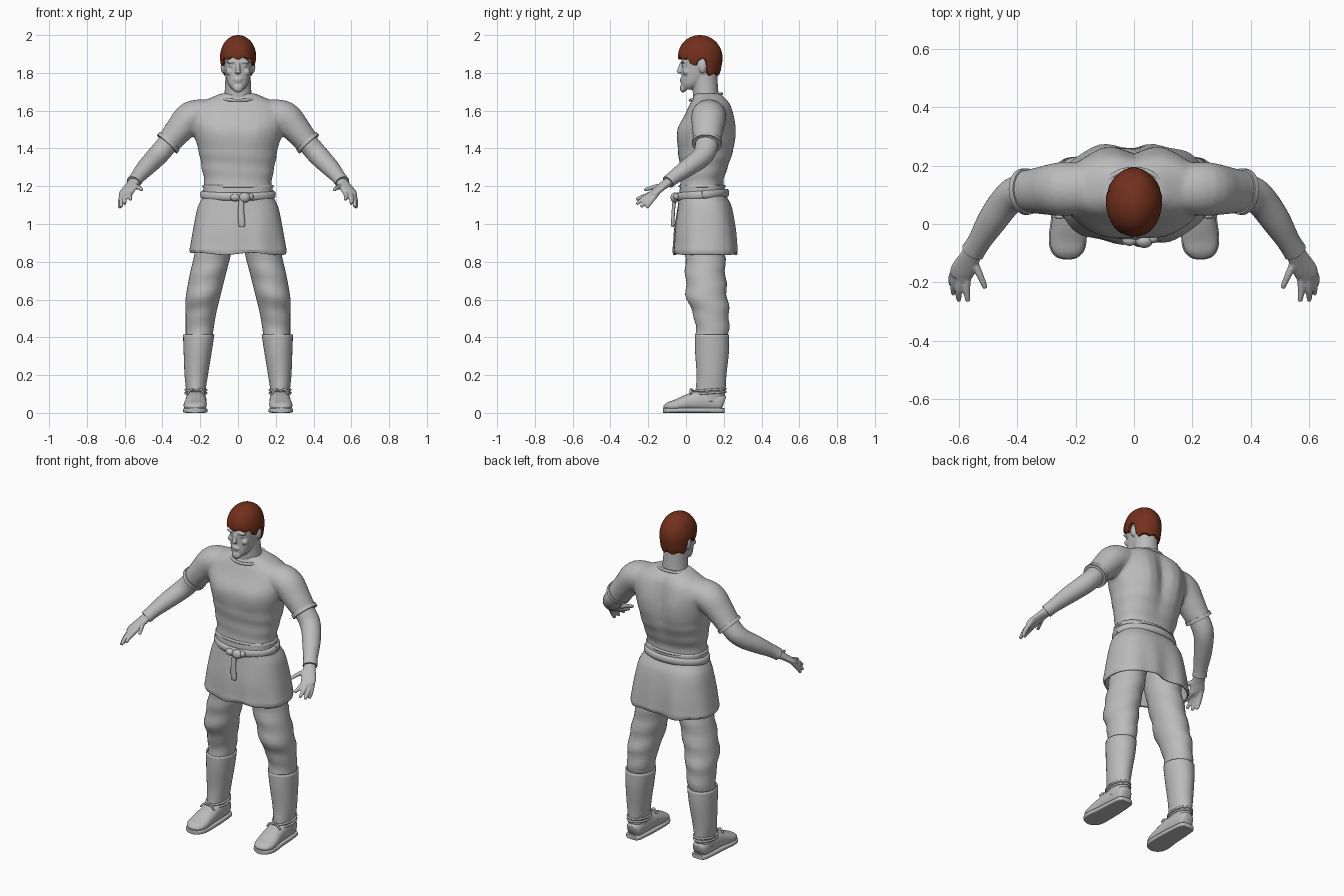
import bpy, bmesh, math
from mathutils import Vector

cube = bpy.data.objects.get("Cube")
if cube:
    bpy.data.objects.remove(cube, do_unlink=True)

UP = Vector((0, 0, 1))
FORWARD = Vector((0, -1, 0))


def material(name, colour):
    mat = bpy.data.materials.new(name)
    mat.use_nodes = True
    mat.diffuse_color = colour
    mat.node_tree.nodes["Principled BSDF"].inputs["Base Color"].default_value = colour
    return mat


GREY = material("plain grey", (0.5, 0.5, 0.5, 1))
AUBURN = material("auburn hair", (0.17, 0.03, 0.012, 1))


def spline(rows, steps):
    """Smooth interpolation through rows of numbers."""
    out = []
    for i in range(len(rows) - 1):
        a, b = rows[max(i - 1, 0)], rows[i]
        c, d = rows[i + 1], rows[min(i + 2, len(rows) - 1)]
        for s in range(steps):
            t = s / steps
            out.append([q + t / 2 * (r - p + t * (2 * p - 5 * q + 4 * r - w + t * (3 * (q - r) + w - p)))
                        for p, q, r, w in zip(a, b, c, d)])
    return out + [list(rows[-1])]


def loft(bm, rows, ref=None, power=2.0, steps=4, sides=32, caps=True):
    """Skin rings (x, y, z, ra, rb); level rings when ref is None, else square to the path."""
    rows = spline(rows, steps)
    points = [Vector(r[:3]) for r in rows]
    rings = []
    for i, row in enumerate(rows):
        u, v = Vector((1, 0, 0)), Vector((0, 1, 0))
        if ref:
            along = (points[min(i + 1, len(rows) - 1)] - points[max(i - 1, 0)]).normalized()
            u = along.cross(ref).normalized()
            v = u.cross(along)
        ring = []
        for k in range(sides):
            a = math.tau * k / sides
            c, s = math.cos(a), math.sin(a)
            ring.append(bm.verts.new(points[i]
                                     + u * row[3] * math.copysign(abs(c) ** (2 / power), c)
                                     + v * row[4] * math.copysign(abs(s) ** (2 / power), s)))
        rings.append(ring)
    for low, high in zip(rings, rings[1:]):
        for k in range(sides):
            n = (k + 1) % sides
            bm.faces.new((low[k], low[n], high[n], high[k]))
    if caps:
        bm.faces.new(rings[0][::-1])
        bm.faces.new(rings[-1])


def hoop(bm, x, y, z, rx, ry, thick, tall, tilt=0.0):
    rows = [(x + rx * math.cos(a), y + ry * math.sin(a), z + tilt * math.sin(a), thick, tall)
            for a in (math.tau * k / 48 for k in range(49))]
    loft(bm, rows, UP, steps=1, sides=10, caps=False)


def blob(bm, centre, size):
    made = bmesh.ops.create_uvsphere(bm, u_segments=20, v_segments=12, radius=1)
    for vert in made["verts"]:
        vert.co = Vector(centre) + Vector([c * s for c, s in zip(vert.co, size)])


def finish(bm, name, mat=GREY, mirror=False, voxel=0, relax=0, wall=0, warp=None):
    if warp:
        for vert in bm.verts:
            warp(vert.co)
    bmesh.ops.recalc_face_normals(bm, faces=bm.faces)
    mesh = bpy.data.meshes.new(name)
    bm.to_mesh(mesh)
    bm.free()
    mesh.materials.append(mat)
    obj = bpy.data.objects.new(name, mesh)
    bpy.context.collection.objects.link(obj)
    if wall:
        solid = obj.modifiers.new("wall", "SOLIDIFY")
        solid.thickness, solid.offset = wall, -1
    if mirror:
        obj.modifiers.new("mirror", "MIRROR")
    if voxel:
        remesh = obj.modifiers.new("blend", "REMESH")
        remesh.mode, remesh.voxel_size, remesh.use_smooth_shade = "VOXEL", voxel, True
    if relax:
        smooth = obj.modifiers.new("relax", "SMOOTH")
        smooth.iterations = relax
    bpy.ops.object.select_all(action="DESELECT")
    obj.select_set(True)
    bpy.context.view_layer.objects.active = obj
    bpy.ops.object.shade_smooth_by_angle(angle=math.radians(60))


def bump(value, middle, spread):
    return math.exp(-((value - middle) / spread) ** 2)


# Shirt: chest and both sleeves blended together
def shirt_folds(co):
    if co.y > 0.13 and abs(co.x) < 0.24:
        blades = bump(abs(co.x), 0.1, 0.06) - bump(co.x, 0, 0.035)
        co.y += 0.017 * blades * bump(co.z, 1.5, 0.17)
    if co.y < 0.05:
        co.y -= 0.008 * bump(abs(co.x), 0.1, 0.06) * bump(co.z, 1.48, 0.08)
    if co.z < 1.42:
        swell = 1 + 0.012 * math.sin(co.z * 75 + 5 * co.x)
        co.x *= swell
        co.y = 0.1 + (co.y - 0.1) * swell


bm = bmesh.new()
loft(bm, [(0, .085, 1.15, .182, .118), (0, .085, 1.23, .18, .115), (0, .095, 1.3, .193, .127),
          (0, .103, 1.4, .212, .147), (0, .106, 1.5, .24, .15), (0, .12, 1.58, .255, .125),
          (0, .125, 1.635, .215, .105), (0, .122, 1.668, .145, .085), (0, .115, 1.69, .095, .07)], power=2.3)
for side in (1, -1):
    loft(bm, [(side * .15, .12, 1.585, .085, .075), (side * .245, .12, 1.567, .092, .085),
              (side * .31, .115, 1.5, .083, .075), (side * .36, .112, 1.44, .074, .066),
              (side * .372, .11, 1.425, .078, .07)], UP)
finish(bm, "shirt", voxel=0.01, relax=6, warp=shirt_folds)

bm = bmesh.new()
hoop(bm, 0, .105, 1.672, .104, .083, .008, .008, .017)
finish(bm, "collar")
bm = bmesh.new()
loft(bm, [(.362, .112, 1.438, .079, .071), (.376, .11, 1.423, .08, .072)], UP)
finish(bm, "sleeve_cuff", mirror=True)


# Tunic skirt with an open hem
def skirt_folds(co):
    fall = max(0, 1.12 - co.z)
    if co.y > 0.15:
        co.y -= 0.07 * fall * bump(co.x, 0, 0.05)
    co.y += 0.02 * fall * math.sin(co.x * 40)
    if co.z < 0.86:
        co.z += 0.006 * math.sin(co.x * 22)


bm = bmesh.new()
loft(bm, [(0, .085, 1.205, .184, .116), (0, .088, 1.15, .185, .125), (0, .1, 1.09, .213, .144),
          (0, .103, .98, .236, .163), (0, .105, .89, .252, .17), (0, .105, .86, .257, .172),
          (0, .105, .842, .252, .168)], power=2.5, caps=False, sides=64)
finish(bm, "tunic_skirt", wall=0.008, warp=skirt_folds)

# Rope belt with knot and hanging tail
bm = bmesh.new()
hoop(bm, 0, .087, 1.155, .188, .13, .012, .022, .01)
hoop(bm, 0, .085, 1.2, .182, .118, .007, .008)
finish(bm, "belt")
bm = bmesh.new()
blob(bm, (-.015, -.055, 1.14), (.026, .02, .02))
blob(bm, (.035, -.058, 1.14), (.03, .024, .027))
blob(bm, (.065, -.05, 1.145), (.018, .016, .018))
loft(bm, [(.02, -.06, 1.14, .014, .01), (.016, -.067, 1.07, .016, .009), (.02, -.07, 1.0, .018, .009),
          (.02, -.07, .984, .012, .006)], FORWARD)
finish(bm, "belt_knot")

# Trousers and boots
bm = bmesh.new()
loft(bm, [(.11, .1, .99, .1, .105), (.132, .1, .85, .097, .106), (.163, .104, .72, .095, .106),
          (.188, .112, .6, .09, .108), (.197, .135, .52, .08, .094), (.205, .138, .42, .072, .086),
          (.21, .137, .35, .066, .08)])
finish(bm, "trousers", mirror=True,
       warp=lambda co: setattr(co, "y", co.y + 0.005 * math.sin(co.z * 55 + co.x * 9)))
bm = bmesh.new()
loft(bm, [(.208, .138, .415, .083, .09), (.213, .138, .33, .075, .09), (.221, .135, .2, .062, .079),
          (.223, .13, .12, .052, .079), (.223, .125, .06, .05, .074)], caps=False)
finish(bm, "boot_shaft", mirror=True, wall=0.008)
bm = bmesh.new()
foot = [(.222, .2, .05, .03, .035), (.222, .18, .055, .045, .05), (.222, .1, .065, .053, .058),
        (.223, .02, .056, .057, .046), (.227, -.05, .04, .061, .032), (.228, -.09, .034, .053, .024),
        (.228, -.112, .03, .032, .013), (.228, -.119, .028, .008, .004)]
loft(bm, foot, UP, power=2.3)
finish(bm, "boot_foot", mirror=True)
bm = bmesh.new()
loft(bm, [(x, y * 1.02, .013, ra + .004, .013) for x, y, z, ra, rb in foot], UP, power=5)
finish(bm, "boot_sole", mirror=True)
bm = bmesh.new()
for z in (.105, .122):
    hoop(bm, .223, .129, z, .055, .081, .006, .006, .006)
for end in (-.045, .045):
    loft(bm, [(.223, .045, .11, .005, .005), (.223 + end / 2, .025, .125, .006, .006),
              (.223 + end, .025, .1, .005, .005)], FORWARD, sides=8)
finish(bm, "boot_laces", mirror=True)

# Bare forearms
bm = bmesh.new()
loft(bm, [(.34, .112, 1.465, .06, .055), (.4, .105, 1.392, .06, .055), (.44, .075, 1.348, .055, .053),
          (.487, .01, 1.3, .05, .047), (.53, -.06, 1.25, .04, .037), (.552, -.095, 1.222, .041, .035)], UP)
finish(bm, "forearm", mirror=True)

# Hands with spread fingers
bm = bmesh.new()
loft(bm, [(.545, -.085, 1.228, .032, .026), (.567, -.125, 1.2, .037, .02), (.587, -.16, 1.172, .042, .018),
          (.598, -.185, 1.155, .036, .014)], UP)
fingers = [((.57, -.17, 1.165), (.573, -.225, 1.145), (.568, -.265, 1.13)),
           ((.592, -.17, 1.165), (.6, -.225, 1.135), (.6, -.262, 1.105)),
           ((.606, -.165, 1.16), (.617, -.21, 1.12), (.618, -.24, 1.09)),
           ((.61, -.15, 1.165), (.624, -.185, 1.12), (.625, -.208, 1.085)),
           ((.557, -.11, 1.205), (.53, -.17, 1.195), (.508, -.22, 1.18))]
for joints in fingers:
    loft(bm, [(*p, r, r) for p, r in zip(joints, (.014, .0125, .009))], UP, sides=12)
finish(bm, "hand", mirror=True, voxel=0.005, relax=3)

# Head, face and neck blended together
bm = bmesh.new()
loft(bm, [(0, .012, 1.712, .03, .03), (0, .028, 1.735, .05, .053), (0, .05, 1.77, .063, .075),
          (0, .07, 1.81, .072, .093), (0, .077, 1.86, .078, .1), (0, .077, 1.92, .077, .098),
          (0, .077, 1.97, .045, .06)], power=2.2)
loft(bm, [(0, .11, 1.62, .085, .07), (0, .105, 1.68, .073, .068), (0, .1, 1.75, .068, .068),
          (0, .095, 1.82, .068, .07)])
loft(bm, [(0, -.018, 1.855, .01, .012), (0, -.03, 1.825, .011, .014), (0, -.042, 1.798, .016, .01)],
     FORWARD, sides=12)
blob(bm, (0, -.015, 1.72), (.028, .018, .025))
blob(bm, (0, -.024, 1.766), (.024, .011, .007))
blob(bm, (0, -.022, 1.754), (.021, .01, .006))
for side in (1, -1):
    blob(bm, (side * .035, -.016, 1.858), (.028, .013, .008))
    blob(bm, (side * .034, -.013, 1.838), (.014, .008, .007))
    blob(bm, (side * .045, .0, 1.805), (.02, .018, .018))
    blob(bm, (side * .078, .088, 1.832), (.014, .021, .034))
finish(bm, "head", voxel=0.005, relax=3)

# Cropped hair: columns run from a stepped hairline up to the crown
bm = bmesh.new()
columns, levels, crown = 64, 16, 2.0
grid = []
for k in range(columns):
    a = math.tau * k / columns
    back = math.sin(a)
    edge = 1.875 if back < -.5 else 1.84 if back < -.1 else 1.868 if back < .3 else 1.79
    edge += 0.006 * math.sin(a * 9)
    column = []
    for j in range(-1, levels + 1):
        t = max(j, 0) / levels
        z = edge + (crown - edge) * math.sin(t * math.pi / 2)
        size = (1 - (max(z - 1.87, 0) / .13) ** 2.3) ** .5 if z < crown else 0.01
        size *= 1 - 1.2 * max(1.87 - z, 0) + 0.012 * math.sin(5 * a + z * 30)
        size *= 0.72 if j < 0 else 1
        column.append(bm.verts.new((.097 * size * math.cos(a), .074 + .119 * size * back, z)))
    grid.append(column)
for k in range(columns):
    left, right = grid[k], grid[(k + 1) % columns]
    for j in range(levels + 1):
        bm.faces.new((left[j], right[j], right[j + 1], left[j + 1]))
bm.faces.new([column[-1] for column in grid])
finish(bm, "hair", AUBURN, relax=2)
